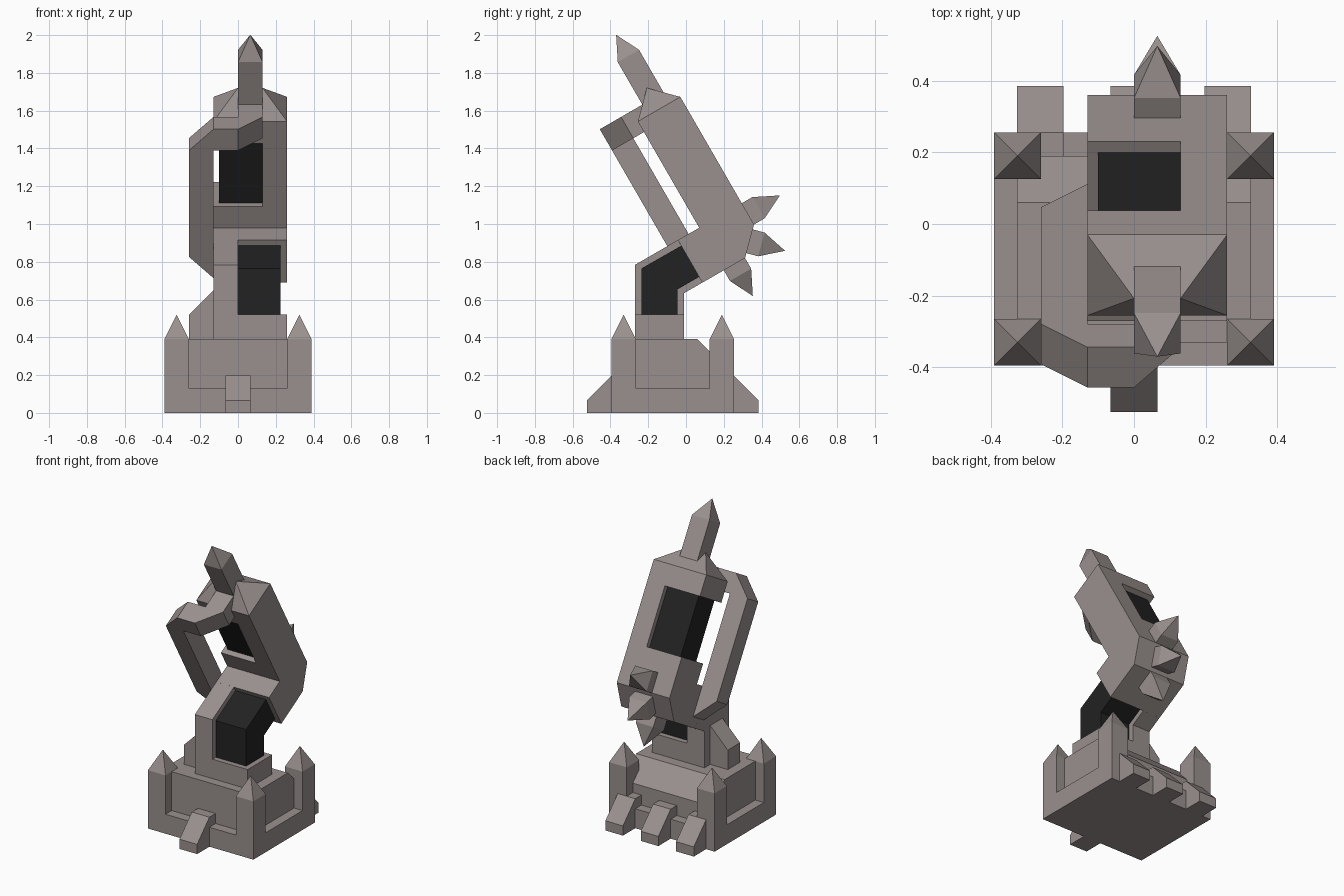
import bpy, bmesh, math
from mathutils import Matrix, Vector

if "Cube" in bpy.data.objects:
    bpy.data.objects.remove(bpy.data.objects["Cube"])

U = 0.13  # block size used throughout


def material(name, rgb):
    m = bpy.data.materials.new(name)
    m.diffuse_color = (*rgb, 1)
    m.use_nodes = True
    m.node_tree.nodes["Principled BSDF"].inputs["Base Color"].default_value = m.diffuse_color
    return m


STONE = material("warm_grey", (0.32, 0.28, 0.27))
BLACK = material("black", (0.016, 0.016, 0.016))
WORLD = Matrix.Identity(4)
# frame of the leaning upper limb: local y across, local z along the limb
TILT = Matrix.Translation((0, 0.07, 0.98)) @ Matrix.Rotation(math.radians(30), 4, 'X')


def finish(name, bm, mat, frame):
    bmesh.ops.recalc_face_normals(bm, faces=bm.faces)
    me = bpy.data.meshes.new(name)
    bm.to_mesh(me)
    bm.free()
    me.materials.append(mat)
    ob = bpy.data.objects.new(name, me)
    ob.matrix_world = frame
    bpy.context.collection.objects.link(ob)
    return ob


def prism_bm(pts, axis, a, b):
    bm = bmesh.new()
    place = {'x': lambda p, t: (t, p[0], p[1]),
             'y': lambda p, t: (p[0], t, p[1]),
             'z': lambda p, t: (p[0], p[1], t)}[axis]
    face = bm.faces.new([bm.verts.new(place(p, a)) for p in pts])
    ext = bmesh.ops.extrude_face_region(bm, geom=[face])
    shift = Vector(place((0, 0), b - a))
    bmesh.ops.translate(bm, vec=shift,
                        verts=[g for g in ext['geom'] if isinstance(g, bmesh.types.BMVert)])
    return bm


def prism(name, pts, axis, a, b, mat=STONE, frame=WORLD):
    return finish(name, prism_bm(pts, axis, a, b), mat, frame)


def box(name, x, y, z, mat=STONE, frame=WORLD):
    return prism(name, [(x[0], y[0]), (x[1], y[0]), (x[1], y[1]), (x[0], y[1])],
                 'z', z[0], z[1], mat, frame)


def spike(name, loc, start, height, frame=WORLD, turn=0):
    """Square post with a pyramid on its end."""
    h = U / 2
    bm = prism_bm([(-h, -h), (h, -h), (h, h), (-h, h)], 'z', start, height)
    bm.faces.ensure_lookup_table()
    top = max(bm.faces, key=lambda f: f.calc_center_median().z)
    bmesh.ops.translate(bm, vec=(0, 0, U),
                        verts=bmesh.ops.poke(bm, faces=[top])['verts'])
    return finish(name, bm, STONE,
                  frame @ Matrix.Translation(loc) @ Matrix.Rotation(math.radians(turn), 4, 'X'))


# base: plinth, recessed core with sloped back, corner posts
box("base_plinth", (-.39, .39), (-.395, .255), (0, U))
prism("base_core", [(-.33, .1), (-.33, .39), (.06, .39), (.19, .26), (.19, .1)], 'x', -.327, .327)
for sx in (-1, 1):
    for y in (-.33, .19):
        spike("corner_post", (sx * .325, y, 0), U, .39)

# toes behind, heel in front
for x in (-.262, 0, .262):
    prism("toe", [(.18, 0), (.385, 0), (.385, .065), (.255, .197), (.18, .197)],
          'x', x - U / 2, x + U / 2)
prism("heel", [(-.32, 0), (-.525, 0), (-.525, .065), (-.395, .197), (-.32, .197)],
      'x', -U / 2, U / 2)

# ankle
box("ankle_block", (-.13, .26), (-.27, -.01), (.38, .52))
prism("ankle_gusset", [(-.26, .38), (-.26, .52), (-.13, .65), (-.13, .38)], 'y', -.2, -.07)

# lower limb: shell on one side, exposed dark core on the other
prism("lower_shell", [(-.27, .52), (-.27, .784), (-.043, .915), (.087, .69), (-.01, .634), (-.01, .52)],
      'x', -.13, 0)
prism("lower_core", [(-.235, .52), (-.235, .765), (-.0255, .885), (.0695, .72), (-.045, .654), (-.045, .52)],
      'x', -.01, .225, BLACK)

# upper limb: elbow-shaped body with a hipped top
bm = prism_bm([(-.13, 0), (0, 0), (0, .65), (.13, .78), (.26, .65), (.26, -.13), (.13, -.26), (-.13, -.26)],
              'x', -.13, .26)
bmesh.ops.bisect_plane(bm, geom=bm.verts[:] + bm.edges[:] + bm.faces[:],
                       plane_co=(0, 0, .65), plane_no=(0, 0, 1), dist=1e-4)
for v in bm.verts:
    if v.co.z > .7:
        v.co.x = 0 if v.co.x < 0 else .13
body = finish("upper_body", bm, STONE, TILT)

# window cut through the body, filled by a dark core
cutter = box("window_cutter", (-.3, .13), (-.1, .36), (.13, .515), STONE, TILT)
cutter.hide_render = True
cutter.hide_viewport = True
mod = body.modifiers.new("window", 'BOOLEAN')
mod.operation = 'DIFFERENCE'
mod.solver = 'EXACT'
mod.object = cutter
box("upper_core", (-.1, .14), (.035, .225), (.12, .525), BLACK, TILT)

# side handle
prism("handle_bar", [(-.13, .715), (-.26, .585), (-.26, -.065), (-.13, -.195)],
      'y', -.195, -.065, STONE, TILT)
prism("handle_top", [(-.13, -.195), (0, -.195), (.13, -.065), (.13, .065), (0, .065), (0, -.065), (-.13, -.065)],
      'z', .585, .715, STONE, TILT)

# spikes on the tip and around the elbow
spike("tip_spike", (.065, .13, 0), .6, .975, TILT)
for y, z, turn in ((.26, -.065, -90), (.195, -.195, -135), (.065, -.26, 180)):
    spike("elbow_spike", (.065, y, z), -.03, .065, TILT, turn)
